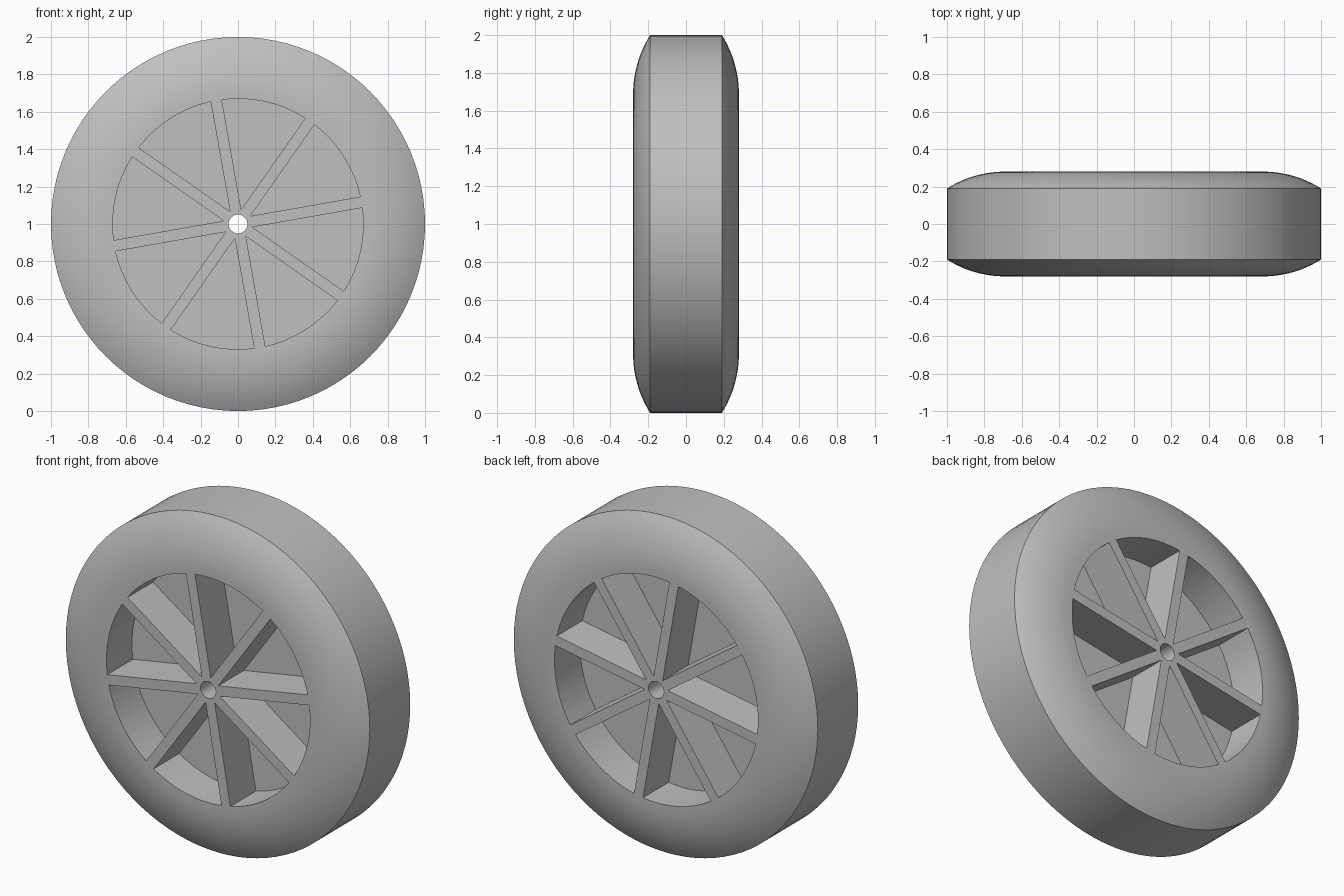
import bpy, bmesh, math
from mathutils import Matrix, Vector

cube = bpy.data.objects.get("Cube")
if cube:
    bpy.data.objects.remove(cube, do_unlink=True)

SEGMENTS = 96
HALF_WIDTH, TREAD_HALF = 0.28, 0.19
FLAT_RADIUS, BORE_RADIUS = 0.69, 0.05
POCKET_RADIUS, WEB_HALF, SPOKE_HALF = 0.67, 0.04, 0.03
SPOKES, SPOKE_ANGLE = 8, math.radians(10)

grey = bpy.data.materials.new("plain grey")
grey.use_nodes = True
colour = (0.527, 0.527, 0.527, 1)
grey.diffuse_color = colour
grey.node_tree.nodes["Principled BSDF"].inputs["Base Color"].default_value = colour


def make_object(name, bm):
    bmesh.ops.recalc_face_normals(bm, faces=bm.faces)
    mesh = bpy.data.meshes.new(name)
    bm.to_mesh(mesh)
    bm.free()
    mesh.materials.append(grey)
    obj = bpy.data.objects.new(name, mesh)
    bpy.context.collection.objects.link(obj)
    obj.location.z = 1
    return obj


def lathe(name, profile):
    """Spin a closed (radius, y) profile around the wheel axle."""
    bm = bmesh.new()
    rings = []
    for i in range(SEGMENTS):
        a = math.tau * i / SEGMENTS
        rings.append([bm.verts.new((r * math.cos(a), y, r * math.sin(a))) for r, y in profile])
    for i, ring in enumerate(rings):
        after = rings[(i + 1) % SEGMENTS]
        for j in range(len(profile)):
            k = (j + 1) % len(profile)
            bm.faces.new((ring[j], ring[k], after[k], after[j]))
    return make_object(name, bm)


# Wheel body: flat tread, rounded sidewalls, flat centre and axle bore
run, drop = 1 - FLAT_RADIUS, HALF_WIDTH - TREAD_HALF
arc = (run ** 2 + drop ** 2) / (2 * drop)
side = [(BORE_RADIUS, HALF_WIDTH)]
for i in range(13):
    d = run * i / 12
    side.append((FLAT_RADIUS + d, HALF_WIDTH - arc + math.sqrt(arc ** 2 - d ** 2)))
wheel = lathe("wheel", side + [(r, -y) for r, y in reversed(side)])

# Wedge pockets between the spokes, cut from both sides down to a thin web
bm = bmesh.new()
half = math.pi / SPOKES
edge = math.asin(SPOKE_HALF / POCKET_RADIUS)
apex = SPOKE_HALF / math.sin(half)
for face_side in (-1, 1):
    for n in range(SPOKES):
        start = SPOKE_ANGLE + 2 * half * n
        points = [(apex, start + half)]
        for i in range(9):
            points.append((POCKET_RADIUS, start + edge + (2 * half - 2 * edge) * i / 8))
        verts = [bm.verts.new((r * math.cos(a), face_side * WEB_HALF, r * math.sin(a)))
                 for r, a in points]
        floor = bm.faces.new(verts)
        top = bmesh.ops.extrude_face_region(bm, geom=[floor], use_keep_orig=True)["geom"]
        bmesh.ops.translate(bm, vec=Vector((0, face_side * 0.4, 0)),
                            verts=[g for g in top if isinstance(g, bmesh.types.BMVert)])
pockets = make_object("pocket_cutter", bm)
pockets.hide_render = True

bpy.context.view_layer.objects.active = wheel
cut = wheel.modifiers.new("spoke pockets", 'BOOLEAN')
cut.operation = 'DIFFERENCE'
cut.solver = 'EXACT'
cut.object = pockets
bpy.ops.object.modifier_apply(modifier=cut.name)
bpy.data.objects.remove(pockets, do_unlink=True)

# Smooth curved surfaces, keep the edges crisp
bpy.ops.object.select_all(action='DESELECT')
wheel.select_set(True)
bpy.ops.object.shade_smooth_by_angle(angle=math.radians(30))
